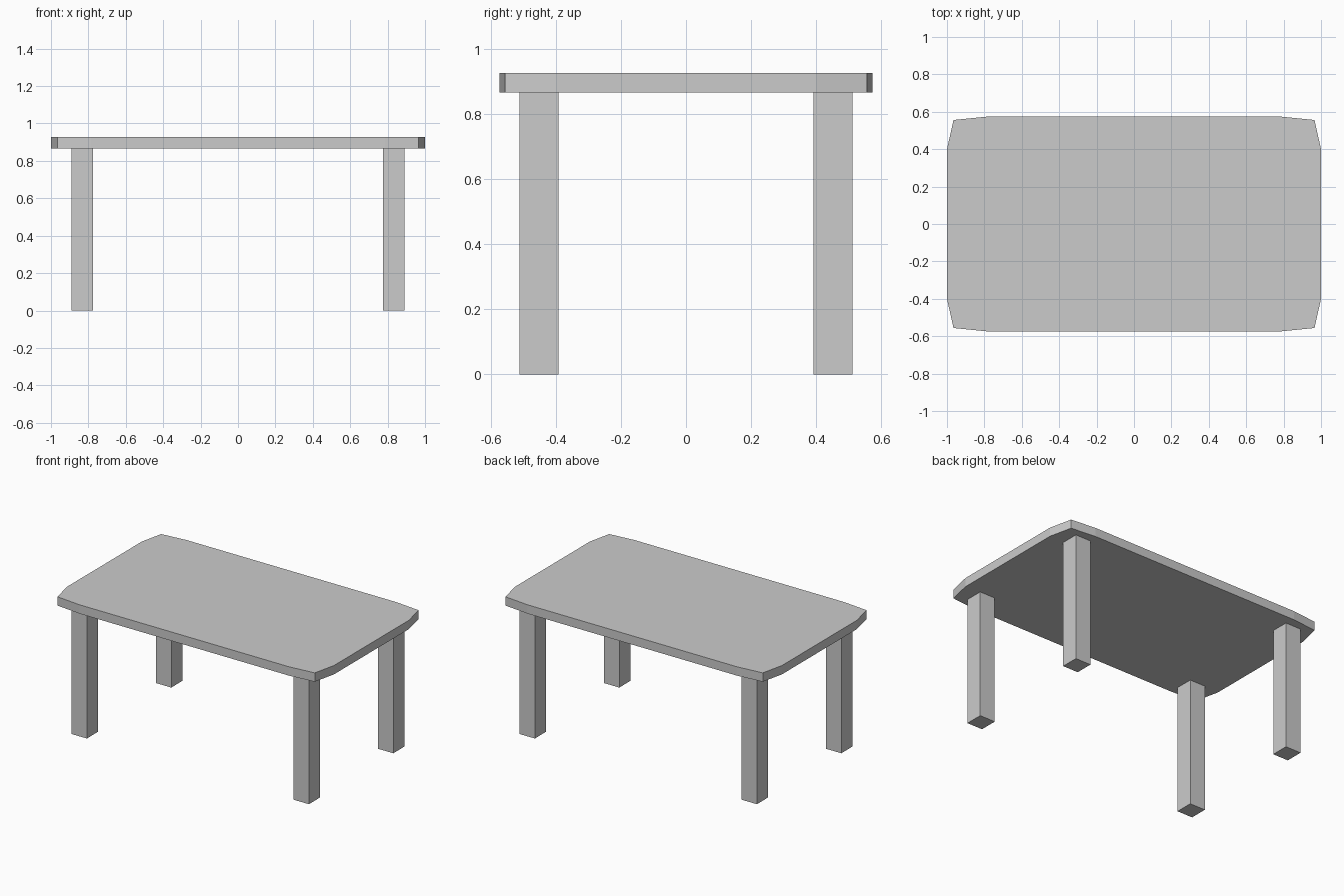
import bpy
import bmesh

if "Cube" in bpy.data.objects:
    bpy.data.objects.remove(bpy.data.objects["Cube"])


def prism(name, outline, z0, z1):
    """Extrude a counter-clockwise xy outline from z0 to z1."""
    bm = bmesh.new()
    base = bm.faces.new([bm.verts.new((x, y, z0)) for x, y in outline])
    top = bmesh.ops.extrude_face_region(bm, geom=[base], use_keep_orig=True)
    verts = [v for v in top["geom"] if isinstance(v, bmesh.types.BMVert)]
    bmesh.ops.translate(bm, verts=verts, vec=(0, 0, z1 - z0))
    bmesh.ops.recalc_face_normals(bm, faces=bm.faces)
    mesh = bpy.data.meshes.new(name)
    bm.to_mesh(mesh)
    bm.free()
    obj = bpy.data.objects.new(name, mesh)
    bpy.context.collection.objects.link(obj)
    return obj


TOP, UNDERSIDE = 0.927, 0.867

# Tabletop: one faceted corner mirrored into all four quadrants
corner = [(1.0, 0.40), (0.965, 0.556), (0.785, 0.574)]
outline = []
for sx, sy in ((1, 1), (-1, 1), (-1, -1), (1, -1)):
    pts = corner if sx * sy > 0 else corner[::-1]
    outline += [(sx * x, sy * y) for x, y in pts]
prism("tabletop", outline, UNDERSIDE, TOP)

# Legs: four square posts under the corners
X0, X1, Y0, Y1 = 0.775, 0.89, 0.392, 0.512
for side, sx in (("left", -1), ("right", 1)):
    for end, sy in (("front", -1), ("back", 1)):
        rect = [(X0, Y0), (X1, Y0), (X1, Y1), (X0, Y1)]
        prism(f"{end}_{side}_leg", [(sx * x, sy * y) for x, y in rect], 0, UNDERSIDE)
